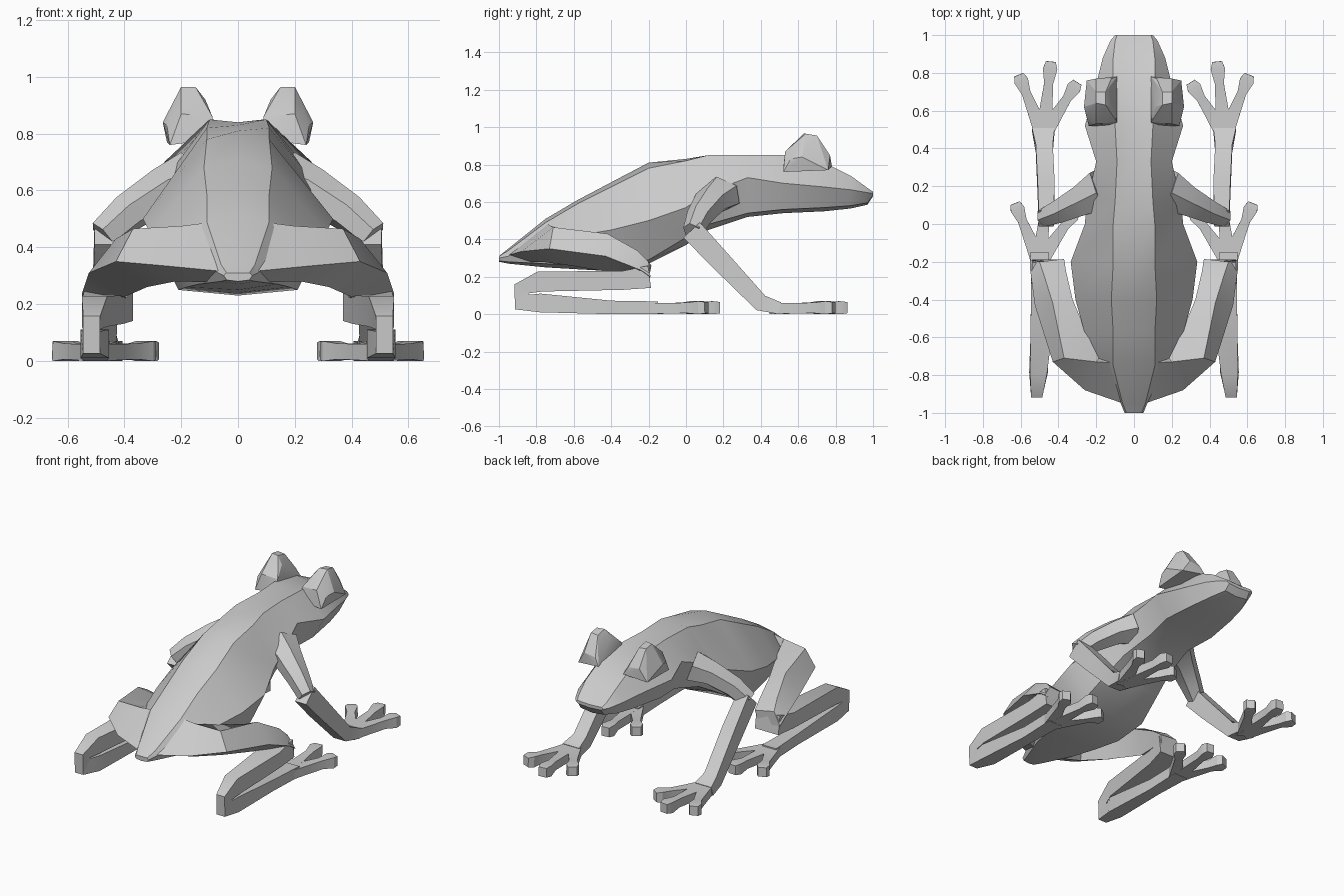
import bpy, bmesh, math
from mathutils import Vector

cube = bpy.data.objects.get("Cube")
if cube:
    bpy.data.objects.remove(cube, do_unlink=True)

skin = bpy.data.materials.new("grey skin")
skin.use_nodes = True
GREY = (0.6, 0.6, 0.6, 1)
skin.diffuse_color = GREY
skin.node_tree.nodes["Principled BSDF"].inputs["Base Color"].default_value = GREY


def finish(name, bm, mirror=True, angle=30):
    bmesh.ops.recalc_face_normals(bm, faces=bm.faces)
    me = bpy.data.meshes.new(name)
    bm.to_mesh(me)
    bm.free()
    me.materials.append(skin)
    ob = bpy.data.objects.new(name, me)
    bpy.context.collection.objects.link(ob)
    bpy.ops.object.select_all(action='DESELECT')
    ob.select_set(True)
    bpy.context.view_layer.objects.active = ob
    bpy.ops.object.shade_smooth_by_angle(angle=math.radians(angle))
    if mirror:
        ob.modifiers.new("Mirror", 'MIRROR').use_mirror_merge = False
    return ob


def loft(bm, rings):
    rows = [[bm.verts.new(p) for p in r] for r in rings]
    n = len(rows[0])
    for a, b in zip(rows, rows[1:]):
        for i in range(n):
            j = (i + 1) % n
            bm.faces.new((a[i], a[j], b[j], b[i]))
    bm.faces.new(rows[0])
    bm.faces.new(rows[-1][::-1])


def tube(bm, path, n=6, side=None):
    """Path entries are x, y, z, half width, half height."""
    pts = [Vector(p[:3]) for p in path]
    angles = [math.tau * (i + 0.5) / n for i in range(n)]
    top = max(math.sin(a) for a in angles)
    rings = []
    for i, (p, (w, h)) in enumerate(zip(pts, [q[3:] for q in path])):
        t = Vector()
        if i:
            t += (p - pts[i - 1]).normalized()
        if i + 1 < len(pts):
            t += (pts[i + 1] - p).normalized()
        t.normalize()
        s = Vector(side) if side else t.cross(Vector((0, 0, 1))).normalized()
        u = s.cross(t).normalized()
        rings.append([p + s * w * math.cos(a) / math.cos(math.pi / n)
                      + u * h * math.sin(a) / top for a in angles])
    loft(bm, rings)


# Body and head: y, top z, ridge x z, flank x z, lower edge x z, bottom z
sections = [
    (-1.0, .31, .04, .31, .05, .30, .04, .285, .28),
    (-.95, .35, .06, .34, .07, .31, .06, .28, .27),
    (-.75, .51, .11, .49, .19, .40, .14, .27, .25),
    (-.58, .61, .11, .59, .26, .42, .18, .26, .24),
    (-.40, .705, .12, .68, .31, .45, .21, .25, .23),
    (-.20, .81, .11, .78, .335, .50, .23, .29, .27),
    (0, .83, .11, .82, .26, .57, .20, .41, .37),
    (.12, .84, .10, .85, .25, .65, .18, .48, .45),
    (.33, .835, .09, .85, .20, .73, .15, .54, .52),
    (.52, .83, .10, .85, .26, .70, .18, .56, .54),
    (.74, .80, .11, .81, .20, .68, .15, .57, .55),
    (.88, .735, .11, .74, .165, .665, .12, .58, .565),
    (.97, .675, .10, .675, .125, .65, .085, .595, .585),
    (1.0, .65, .09, .655, .10, .645, .08, .635, .63),
]
bm = bmesh.new()
rings = []
for y, zt, *mid, zb in sections:
    half = list(zip(mid[::2], mid[1::2]))
    ring = [(0, y, zt)] + [(x, y, z) for x, z in half] + [(0, y, zb)]
    rings.append(ring + [(-x, y, z) for x, z in reversed(half)])
loft(bm, rings)
finish("body", bm, mirror=False)

# Bulging eyes
bm = bmesh.new()
for p in [(.09, .52, .78), (.24, .52, .76), (.265, .62, .84), (.25, .76, .77),
          (.09, .78, .79), (.09, .54, .86), (.20, .53, .87), (.15, .63, .965),
          (.20, .64, .965), (.20, .70, .955), (.15, .70, .95), (.20, .77, .85),
          (.12, .77, .84), (.25, .56, .83), (.115, .62, .92)]:
    bm.verts.new(p)
bmesh.ops.convex_hull(bm, input=bm.verts)
finish("eyes", bm, angle=20)

# Thighs sweep out of the sloping pelvis: outer, top, inner, bottom edges
bm = bmesh.new()
loft(bm, [
    [(0, -.97, .31), (0, -.74, .50), (0, -.68, .35), (0, -.88, .275)],
    [(.26, -.88, .335), (.20, -.73, .475), (.17, -.69, .37), (.22, -.77, .28)],
    [(.43, -.73, .35), (.37, -.71, .465), (.24, -.60, .43), (.32, -.62, .26)],
    [(.525, -.43, .31), (.43, -.42, .43), (.325, -.40, .38), (.40, -.41, .225)],
    [(.55, -.24, .235), (.48, -.26, .34), (.36, -.25, .31), (.39, -.27, .22)],
    [(.55, -.19, .20), (.50, -.20, .28), (.37, -.185, .26), (.39, -.20, .18)],
])
finish("thighs", bm)

# Shins double back to the heel, then the long feet run forward
bm = bmesh.new()
tube(bm, [(.455, -.195, .20, .085, .06), (.475, -.34, .18, .07, .05),
          (.505, -.78, .175, .045, .055), (.515, -.88, .135, .03, .045),
          (.515, -.875, .065, .03, .055), (.505, -.78, .06, .05, .05),
          (.50, -.40, .036, .04, .036), (.50, -.15, .034, .05, .034)],
     n=4, side=(1, 0, 0))
finish("shins_and_feet", bm)

# Front legs
bm = bmesh.new()
tube(bm, [(.17, .18, .64, .11, .10), (.27, .13, .60, .08, .08),
          (.39, .07, .52, .06, .07), (.475, .035, .44, .045, .06)])
finish("upper_arms", bm)
bm = bmesh.new()
tube(bm, [(.465, .03, .45, .04, .06), (.465, .18, .29, .045, .055),
          (.475, .40, .06, .045, .045), (.48, .50, .032, .06, .032)],
     n=4, side=(1, 0, 0))
finish("forearms", bm)


# Three toes with padded tips on every foot
def toes(name, root, tips):
    bm = bmesh.new()
    for tip in tips:
        a, b = Vector((*root, .03)), Vector((*tip, .035))
        pads = [(0, .045, .03), (.35, .034, .028), (.7, .024, .028),
                (.9, .038, .035), (1, .026, .03)]
        tube(bm, [(*a.lerp(b, f), w, h) for f, w, h in pads], n=4)
    finish(name, bm)


toes("front_toes", (.48, .47), [(.30, .75), (.44, .86), (.61, .79)])
toes("hind_toes", (.50, -.20), [(.31, .07), (.46, .18), (.63, .11)])
